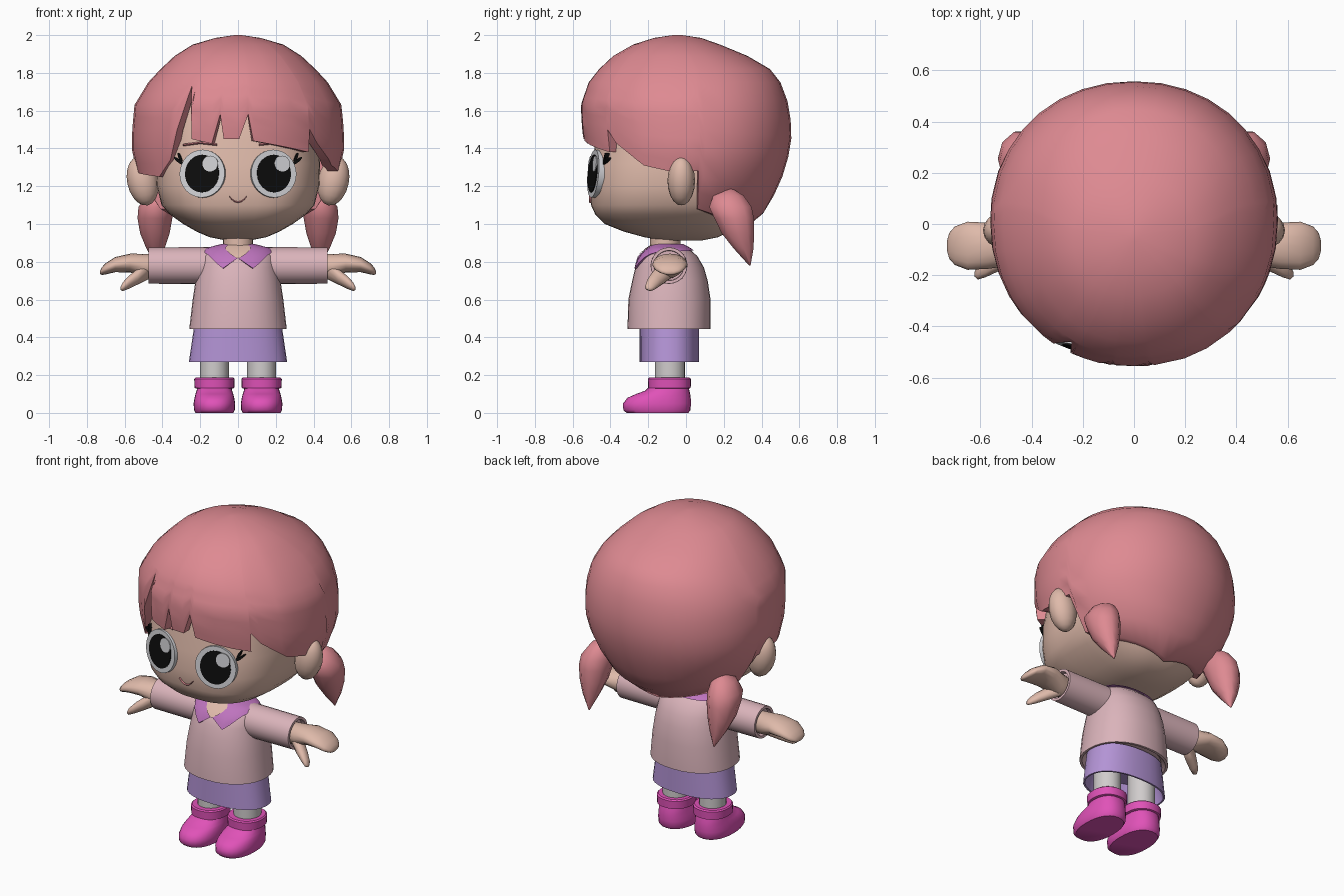
import bpy, bmesh, math
from mathutils import Matrix, Vector

if "Cube" in bpy.data.objects:
    bpy.data.objects.remove(bpy.data.objects["Cube"])

def srgb(r, g, b):
    return [((c / 255 + .055) / 1.055) ** 2.4 if c > 10 else c / 3300 for c in (r, g, b)] + [1]

MATS = {}
for mat_name, col in {
        "hair pink": (222, 138, 146), "skin": (223, 186, 170), "shirt pink": (219, 180, 187),
        "skirt lilac": (180, 148, 214), "collar purple": (190, 116, 190),
        "boot magenta": (224, 82, 184), "sock grey": (208, 204, 204),
        "eye black": (12, 12, 12), "eye white": (206, 206, 210)}.items():
    MATS[mat_name] = bpy.data.materials.new(mat_name)
    MATS[mat_name].diffuse_color = srgb(*col)

def finish(name, bm, mat, angle=40):
    bmesh.ops.recalc_face_normals(bm, faces=bm.faces)
    me = bpy.data.meshes.new(name)
    bm.to_mesh(me)
    bm.free()
    me.materials.append(MATS[mat])
    for p in me.polygons:
        p.use_smooth = True
    me.set_sharp_from_angle(angle=math.radians(angle))
    ob = bpy.data.objects.new(name, me)
    bpy.context.collection.objects.link(ob)
    return ob

def loft(name, rings, mat, caps=(True, True), angle=40):
    """Skin a list of closed rings of equal length."""
    bm = bmesh.new()
    vs = [[bm.verts.new(p) for p in r] for r in rings]
    n = len(vs[0])
    for a, b in zip(vs, vs[1:]):
        for i in range(n):
            j = (i + 1) % n
            bm.faces.new((a[i], a[j], b[j], b[i]))
    if caps[0]:
        bm.faces.new(vs[0])
    if caps[1]:
        bm.faces.new(vs[-1])
    return finish(name, bm, mat, angle)

def point(row, deg, n=2.0, cx=0, grow=0.0):
    """Point on an oval section (z, half width, front y, back y); 0 degrees is the front."""
    z, hx, yf, yb = row
    s, c = math.sin(math.radians(deg)), math.cos(math.radians(deg))
    cv = lambda t: math.copysign(abs(t) ** (2 / n), t)
    return Vector((cx + (hx + grow) * cv(s),
                   (yf + yb) / 2 - ((yb - yf) / 2 + grow) * cv(c), z))

def lerp(table, t):
    """Linear lookup in a table sorted by its first column."""
    if t <= table[0][0]:
        return (t,) + tuple(table[0][1:])
    for a, b in zip(table, table[1:]):
        if t <= b[0]:
            k = (t - a[0]) / (b[0] - a[0])
            return (t,) + tuple(p + (q - p) * k for p, q in zip(a[1:], b[1:]))
    return (t,) + tuple(table[-1][1:])

def body(name, rows, mat, n=2.0, cx=0, seg=32, caps=(True, True), angle=40):
    return loft(name, [[point(r, 360 * i / seg, n, cx) for i in range(seg)] for r in rows],
                mat, caps, angle)

def tube(name, pts, mat, axis, seg=12, angle=60):
    """Oval sections along x or z: (x, y, z, radius a, radius b)."""
    rings = []
    for x, y, z, a, b in pts:
        ring = []
        for i in range(seg):
            t = 2 * math.pi * i / seg
            u, v = a * math.cos(t), b * math.sin(t)
            ring.append((x, y + u, z + v) if axis == "x" else (x + u, y + v, z))
        rings.append(ring)
    return loft(name, rings, mat, angle=angle)

# Head
HEAD = [(.912, .06, -.12, .08), (.93, .15, -.22, .17), (.96, .22, -.33, .23), (1.0, .29, -.43, .27),
        (1.05, .36, -.48, .30), (1.1, .405, -.503, .34), (1.2, .43, -.507, .38), (1.32, .435, -.5, .4),
        (1.45, .42, -.475, .4), (1.6, .41, -.46, .4), (1.72, .36, -.4, .36), (1.82, .22, -.25, .22)]
body("head", HEAD, "skin", 2.7, seg=40, angle=60)

# Hair cap with a cut fringe: the lower edge height depends on the angle
HAIR = [(.955, .25, -.30, .285), (1.065, .405, -.45, .42), (1.15, .465, -.48, .465),
        (1.25, .53, -.50, .51), (1.4, .563, -.535, .555), (1.5, .56, -.55, .56),
        (1.63, .548, -.557, .545), (1.75, .475, -.515, .50), (1.82, .41, -.46, .445),
        (1.89, .335, -.385, .325), (1.95, .24, -.28, .18), (1.985, .12, -.17, .08),
        (2.0, .02, -.07, -.02)]
EDGE = [(-180, .955), (-120, 1.03), (-99, 1.08), (-96, 1.27), (-80, 1.27), (-51, 1.25), (-39.5, 1.34),
        (-34, 1.5), (-29, 1.73), (-25.7, 1.62), (-25, 1.45), (-13.3, 1.425), (-9, 1.58), (-7, 1.45),
        (.5, 1.45), (5, 1.58), (7.5, 1.44), (41, 1.38), (41.7, 1.5), (47, 1.43), (65, 1.31),
        (80, 1.28), (96, 1.28), (99, 1.08), (120, 1.03), (180, .955)]
keys = [k[0] for k in EDGE[:-1]]
cols = sorted(keys + [d for d in range(-170, 180, 10) if all(abs(d - k) > 4 for k in keys)])
rings = [[point(r, d, 2.1) for d in cols] for r in reversed(HAIR) if r[0] >= 1.75]
for step in range(1, 9):
    rings.append([point(lerp(HAIR, 1.75 + (lerp(EDGE, d)[1] - 1.75) * step / 8), d, 2.1) for d in cols])
rings.append([Vector((p.x * .9, p.y * .9, p.z)) for p in rings[-1]])
loft("hair", rings, "hair pink", (True, False), 50)

# Torso and collar
TORSO = [(.445, .258, -.31, .13), (.6, .24, -.305, .13), (.7, .225, -.285, .115), (.77, .21, -.268, .095),
         (.83, .20, -.24, .06), (.87, .165, -.195, .015), (.89, .09, -.165, -.02)]
body("sweater", [(.47, .22, -.27, .09), (.445, .245, -.295, .115)] + TORSO, "shirt pink", 2.2)
COLLAR = [(0, .82), (19, .765), (45, .835), (70, .855), (180, .86)]
ccols = [-19, 0, 19] + [d for d in range(-180, 180, 10) if abs(d) > 25]
ccols.sort()
crings = [[point((.895, .085, -.165, -.02), d, 2.2) for d in ccols]]
for step in range(6):
    crings.append([point(lerp(TORSO, .888 + (lerp(COLLAR, abs(d))[1] - .888) * step / 5), d, 2.2, 0, .014)
                   for d in ccols])
crings.append([Vector((p.x * .9, -.09 + (p.y + .09) * .9, p.z)) for p in crings[-1]])
loft("collar", crings, "collar purple", (False, False))

# Bare neckline and neck
bm = bmesh.new()
grid = []
for k in range(5):
    z = .82 + .07 * k / 4
    row = lerp(TORSO, z)
    grid.append([bm.verts.new(point(row, d * (.2 + k * .7), 2.2, 0, .021)) for d in (-9, 0, 9)])
for a, b in zip(grid, grid[1:]):
    for i in range(2):
        bm.faces.new((a[i], a[i + 1], b[i + 1], b[i]))
finish("neckline", bm, "skin")
body("neck", [(.84, .08, -.19, -.03), (.96, .08, -.19, -.03)], "skin", seg=20)

# Skirt with a recessed underside
body("skirt", [(.4, .21, -.22, .045), (.27, .25, -.235, .06), (.27, .26, -.245, .07),
               (.46, .232, -.245, .07)], "skirt lilac", 2.3)

def cylinder(name, mat, M, r, top, depth, rz=None):
    bm = bmesh.new()
    bmesh.ops.create_cone(bm, cap_ends=True, segments=32, radius1=1, radius2=1, depth=1)
    bm.transform(M @ Matrix.Translation((0, 0, top - depth / 2)) @ Matrix.Diagonal((r, rz or r, depth, 1)))
    return finish(name, bm, mat)

for s, side in ((-1, "left"), (1, "right")):
    # Eye: pale disc, black plate, highlight plate, lashes
    M = (Matrix.Translation((s * .19, -.492, 1.267)) @ Matrix.Rotation(math.radians(14 * s), 4, "Z")
         @ Matrix.Rotation(math.radians(85), 4, "X"))
    cylinder("eye_white_" + side, "eye white", M, .123, 0, .08, .127)
    cylinder("pupil_" + side, "eye black", M, .092, .005, .008, .1)
    cylinder("highlight_" + side, "eye white", M @ Matrix.Translation((.045, .052, 0)), .042, .009, .006)
    for k, (dx, dy, tilt) in enumerate(((.128, .085, 25), (.138, .07, 50))):
        L = (M @ Matrix.Translation((s * dx, dy, -.02))
             @ Matrix.Rotation(math.radians(-tilt * s), 4, "Z"))
        cylinder("lash_%d_%s" % (k, side), "eye black", L, .007, 0, .03, .03)

    # Ear
    bm = bmesh.new()
    bmesh.ops.create_uvsphere(bm, u_segments=16, v_segments=10, radius=1)
    bm.transform(Matrix.Translation((s * .505, -.025, 1.228)) @ Matrix.Rotation(math.radians(12 * s), 4, "Y")
                 @ Matrix.Diagonal((.082, .073, .132, 1)))
    finish("ear_" + side, bm, "skin", 80)

    # Pigtail
    tube("pigtail_" + side, [(s * x, y, z, a, b) for x, y, z, a, b in (
        (.41, .23, 1.185, .02, .02), (.42, .225, 1.15, .065, .085), (.435, .235, 1.09, .092, .118),
        (.44, .255, 1.03, .092, .11), (.44, .275, .95, .078, .09), (.437, .305, .87, .048, .055),
        (.43, .338, .78, .004, .004))], "hair pink", "z", 10)

    # Sleeve with a recessed cuff, mitten hand and thumb
    tube("sleeve_" + side, [(s * x, -.09, .78, r, r) for x, r in (
        (.1, .098), (.3, .097), (.475, .096), (.475, .08), (.45, .078))], "shirt pink", "x", 24, 40)
    tube("hand_" + side, [(s * x, y, z, a, b) for x, y, z, a, b in (
        (.44, -.092, .775, .06, .065), (.5, -.09, .778, .075, .064), (.57, -.085, .793, .09, .05),
        (.65, -.085, .785, .094, .04), (.70, -.085, .763, .075, .03), (.722, -.085, .75, .05, .02),
        (.73, -.085, .744, .02, .008))], "skin", "x", 16, 70)
    tube("thumb_" + side, [(s * x, y, z, a, b) for x, y, z, a, b in (
        (.47, -.1, .76, .05, .05), (.53, -.14, .722, .045, .042), (.58, -.172, .69, .036, .034),
        (.61, -.19, .668, .027, .023), (.622, -.196, .658, .01, .008))], "skin", "x", 12, 70)

    # Leg and boot
    cx = s * .125
    body("leg_" + side, [(.15, .077, -.165, -.005), (.42, .077, -.165, -.005)], "sock grey", cx=cx, seg=20)
    body("boot_" + side, [(0, .1, -.315, .012), (.015, .108, -.332, .024), (.05, .11, -.333, .026),
                          (.08, .105, -.31, .025), (.1, .1, -.265, .022), (.118, .094, -.215, .018),
                          (.14, .09, -.193, .012)], "boot magenta", 2.3, cx, 28, angle=50)
    body("boot_cuff_" + side, [(.128, .095, -.19, .015), (.132, .105, -.2, .025), (.18, .107, -.202, .026),
                               (.187, .1, -.195, .018)], "boot magenta", 2.2, cx, 28)

    # Eyebrow
    tube("eyebrow_" + side, [(s * x, y, z, .012, .007) for x, y, z in (
        (.11, -.475, 1.42), (.2, -.458, 1.43), (.29, -.42, 1.418))], "hair pink", "x", 6)

# Smile
tube("mouth", [(x, -.508, 1.115 + 15 * x * x, .006, .004) for x in
               (-.045, -.035, -.02, 0, .02, .035, .045)], "hair pink", "x", 6)

for m in bpy.data.materials:
    if m.users and not m.is_grease_pencil:
        m.use_nodes = True
        m.node_tree.nodes["Principled BSDF"].inputs["Base Color"].default_value = m.diffuse_color
